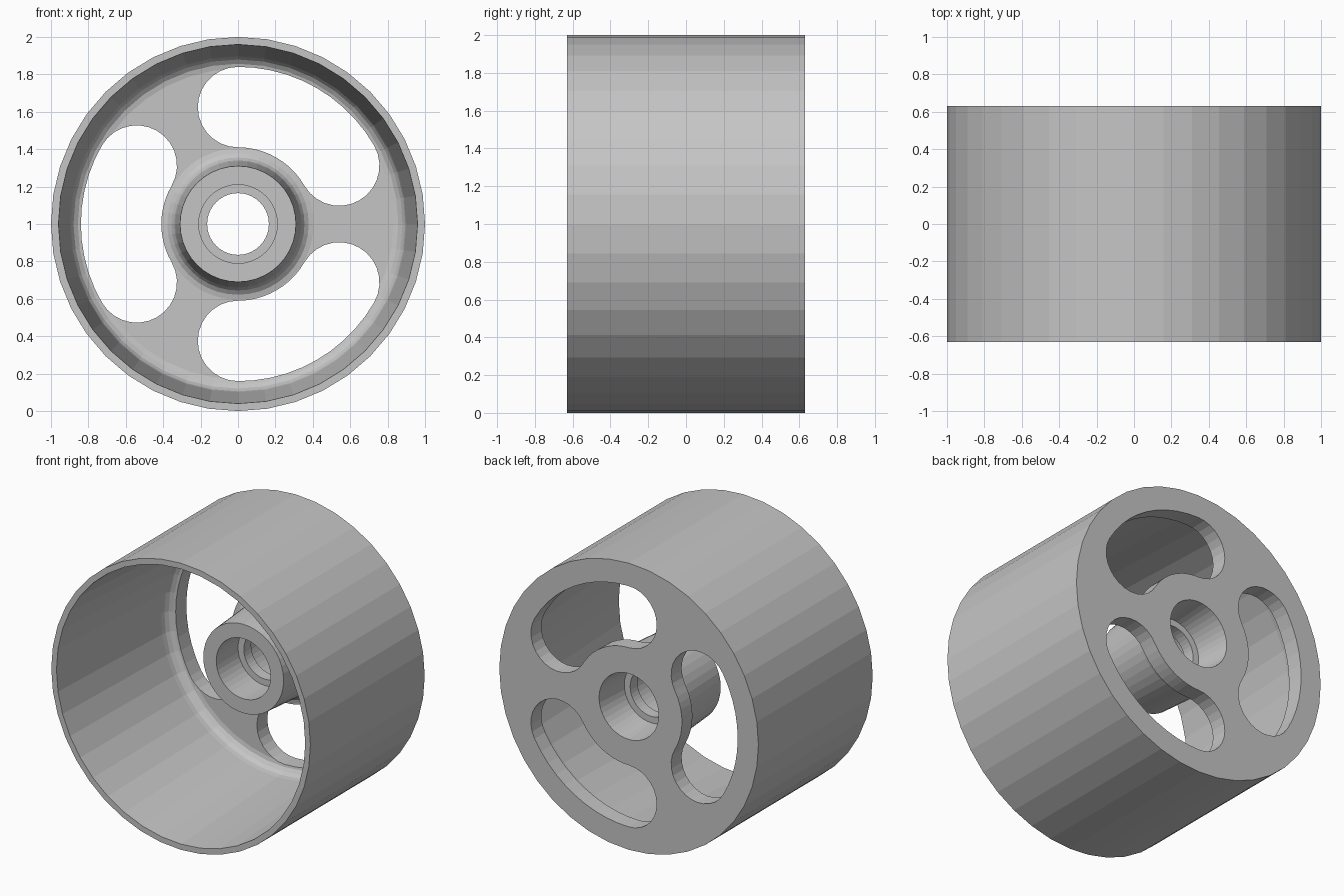
import bpy
import bmesh
from math import sin, cos, pi, radians
from mathutils import Matrix, Vector

if "Cube" in bpy.data.objects:
    bpy.data.objects.remove(bpy.data.objects["Cube"], do_unlink=True)

grey = bpy.data.materials.new("plain grey")
grey.use_nodes = True
colour = (0.56, 0.56, 0.56, 1)
grey.diffuse_color = colour
grey.node_tree.nodes["Principled BSDF"].inputs["Base Color"].default_value = colour

SIDES = 40
CENTRE = Vector((0, 0, 1))


def add_object(name, bm):
    bmesh.ops.recalc_face_normals(bm, faces=bm.faces)
    mesh = bpy.data.meshes.new(name)
    bm.to_mesh(mesh)
    bm.free()
    mesh.materials.append(grey)
    obj = bpy.data.objects.new(name, mesh)
    bpy.context.collection.objects.link(obj)
    return obj


def fillet(r, y, width, height, steps=4):
    """Quarter round from a wall at radius r down to the plate at y."""
    return [(r + width * (1 - cos(a)), y - height * (1 - sin(a)))
            for a in (pi / 2 * i / steps for i in range(steps + 1))]


# Wheel cross-section as (radius, y): rim, rounded web, hub and stepped bore
plate_y = 0.515
profile = [(1, 0.63), (1, -0.63), (0.96, -0.63)]
profile += fillet(0.90, plate_y, -0.07, 0.08)
profile += reversed(fillet(0.335, plate_y, 0.07, 0.08))
profile += [(0.31, 0.06), (0.21, 0.06), (0.21, 0.30), (0.165, 0.30),
            (0.165, 0.38), (0.21, 0.38), (0.23, 0.63)]

bm = bmesh.new()
rings = []
for i in range(SIDES):
    a = 2 * pi * i / SIDES
    rings.append([bm.verts.new((r * cos(a), y, 1 + r * sin(a))) for r, y in profile])
for i in range(SIDES):
    here, after = rings[i], rings[(i + 1) % SIDES]
    for j in range(len(profile)):
        k = (j + 1) % len(profile)
        bm.faces.new((here[j], here[k], after[k], after[j]))
wheel = add_object("wheel", bm)


# Curved slot outline: two concentric arcs joined by round ends
def arc(centre_r, centre_deg, radius, start, end, steps):
    c = radians(centre_deg)
    for i in range(steps + 1):
        a = radians(start + (end - start) * i / steps)
        yield (centre_r * cos(c) + radius * cos(a), centre_r * sin(c) + radius * sin(a))


mid, cap = 0.625, 0.215
outline = list(arc(0, 0, mid + cap, -30, 30, 10))
outline += list(arc(mid, 30, cap, 30, 210, 14))[1:]
outline += list(arc(0, 0, mid - cap, 30, -30, 10))[1:]
outline += list(arc(mid, -30, cap, 150, 330, 14))[1:-1]

# Three slots cut through the web
bm = bmesh.new()
for turn in (60, 180, 300):
    spin = Matrix.Rotation(-radians(turn), 3, "Y")
    face = bm.faces.new([bm.verts.new(CENTRE + spin @ Vector((x, 0.3, z))) for x, z in outline])
    side = bmesh.ops.extrude_face_region(bm, geom=[face])
    moved = [v for v in side["geom"] if isinstance(v, bmesh.types.BMVert)]
    bmesh.ops.translate(bm, verts=moved, vec=(0, 0.5, 0))
cutter = add_object("slot_cutter", bm)
cutter.hide_render = True
cutter.hide_viewport = True

cut = wheel.modifiers.new("slots", "BOOLEAN")
cut.operation = "DIFFERENCE"
cut.solver = "EXACT"
cut.object = cutter
